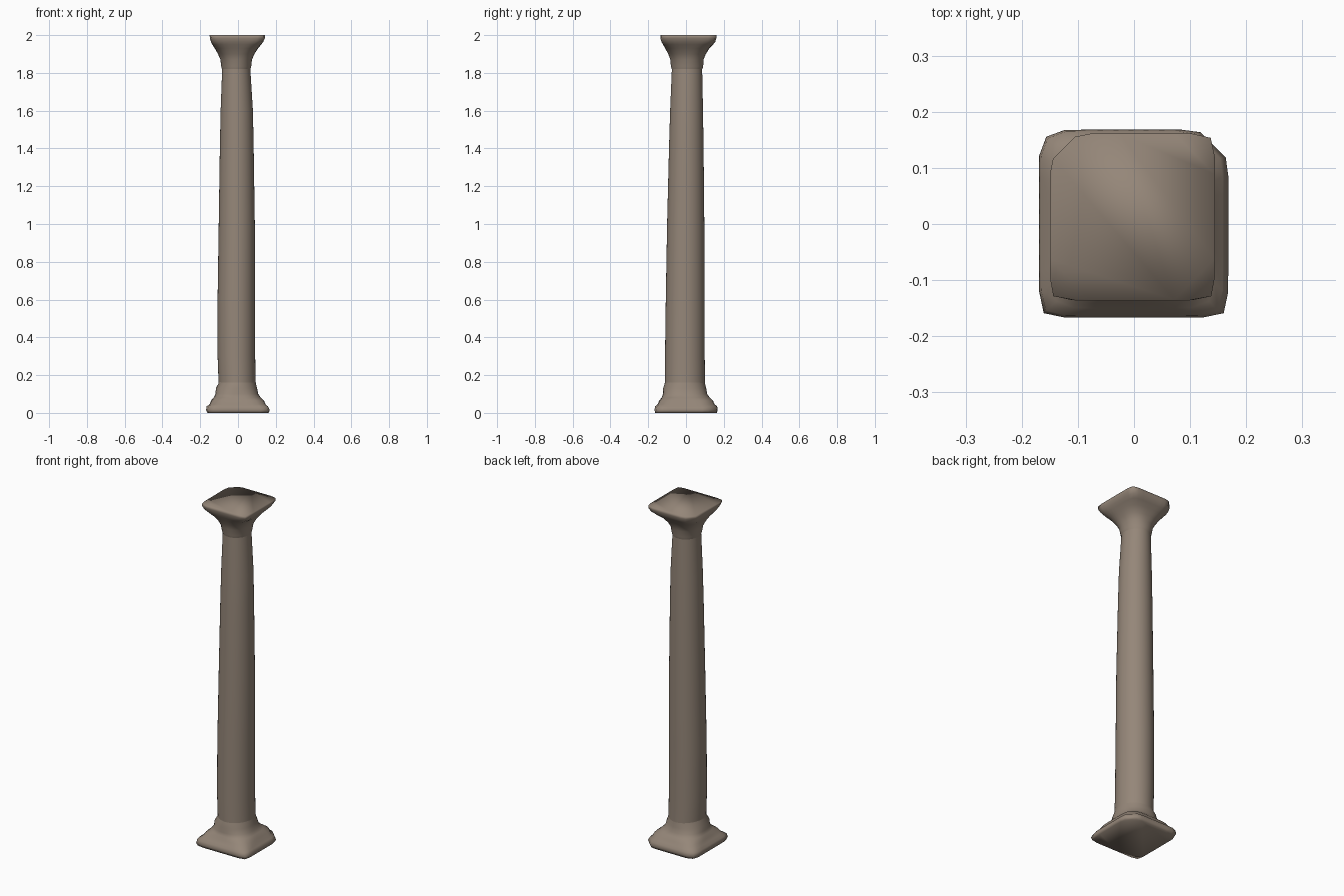
import bpy, bmesh, math

stone = bpy.data.materials.new("warm_grey_stone")
stone.diffuse_color = (0.30, 0.24, 0.19, 1)
SEG = 40


def ring(bm, z, x0, x1, y0, y1, n, cut):
    """Rounded-square section; cut = limits for the back-left and back-right corners."""
    verts = []
    for i in range(SEG):
        a = 2 * math.pi * i / SEG
        c, s = math.cos(a), math.sin(a)
        r = (abs(c) ** n + abs(s) ** n) ** (-1 / n)
        u, v = r * c, r * s
        for side, lim in zip((-1, 1), cut):
            k = side * u + v
            if k > lim:
                u, v = u * lim / k, v * lim / k
        verts.append(bm.verts.new(((x0 + x1) / 2 + u * (x1 - x0) / 2,
                                   (y0 + y1) / 2 + v * (y1 - y0) / 2, z)))
    return verts


def loft(name, sections, cut=(9, 9), bottom=False, top=False):
    bm = bmesh.new()
    rings = [ring(bm, *s, cut) for s in sections]
    for a, b in zip(rings, rings[1:]):
        for i in range(SEG):
            j = (i + 1) % SEG
            bm.faces.new((a[i], a[j], b[j], b[i]))
    if bottom:
        bm.faces.new(rings[0][::-1])
    if top:
        bm.faces.new(rings[-1])
    for f in bm.faces:
        f.smooth = True
    me = bpy.data.meshes.new(name)
    bm.to_mesh(me)
    bm.free()
    me.materials.append(stone)
    ob = bpy.data.objects.new(name, me)
    bpy.context.collection.objects.link(ob)


# Square plinth stepping up into the round moulding
loft("base", [
    (0.0, -0.162, 0.162, -0.163, 0.163, 14, ),
    (0.015, -0.169, 0.168, -0.167, 0.168, 14),
    (0.035, -0.166, 0.158, -0.163, 0.165, 12),
    (0.045, -0.150, 0.146, -0.150, 0.152, 8),
    (0.065, -0.143, 0.138, -0.142, 0.143, 5),
    (0.082, -0.128, 0.120, -0.128, 0.125, 3),
    (0.10, -0.119, 0.107, -0.122, 0.112, 2.4),
    (0.13, -0.117, 0.101, -0.121, 0.107, 2.2),
    (0.155, -0.104, 0.095, -0.113, 0.101, 2),
    (0.18, -0.10, 0.09, -0.108, 0.098, 2),
], cut=(1.85, 1.68), bottom=True)

# Tapering round shaft
loft("shaft", [
    (0.14, -0.102, 0.094, -0.112, 0.101, 2),
    (0.30, -0.108, 0.091, -0.111, 0.099, 2),
    (0.60, -0.108, 0.090, -0.107, 0.099, 2),
    (1.00, -0.102, 0.089, -0.100, 0.097, 2),
    (1.40, -0.096, 0.083, -0.090, 0.093, 2),
    (1.60, -0.092, 0.079, -0.084, 0.090, 2),
    (1.84, -0.083, 0.064, -0.074, 0.085, 2),
])

# Capital flaring from round neck to square top
loft("capital", [
    (1.82, -0.085, 0.066, -0.076, 0.087, 2),
    (1.835, -0.089, 0.070, -0.080, 0.091, 2),
    (1.87, -0.093, 0.074, -0.083, 0.093, 2.2),
    (1.90, -0.106, 0.087, -0.094, 0.105, 2.6),
    (1.93, -0.123, 0.106, -0.110, 0.124, 3.5),
    (1.95, -0.136, 0.123, -0.122, 0.143, 6),
    (1.965, -0.143, 0.134, -0.130, 0.155, 10),
    (1.985, -0.149, 0.143, -0.136, 0.161, 14),
    (2.0, -0.150, 0.144, -0.135, 0.161, 16),
], cut=(1.66, 1.9), top=True)
